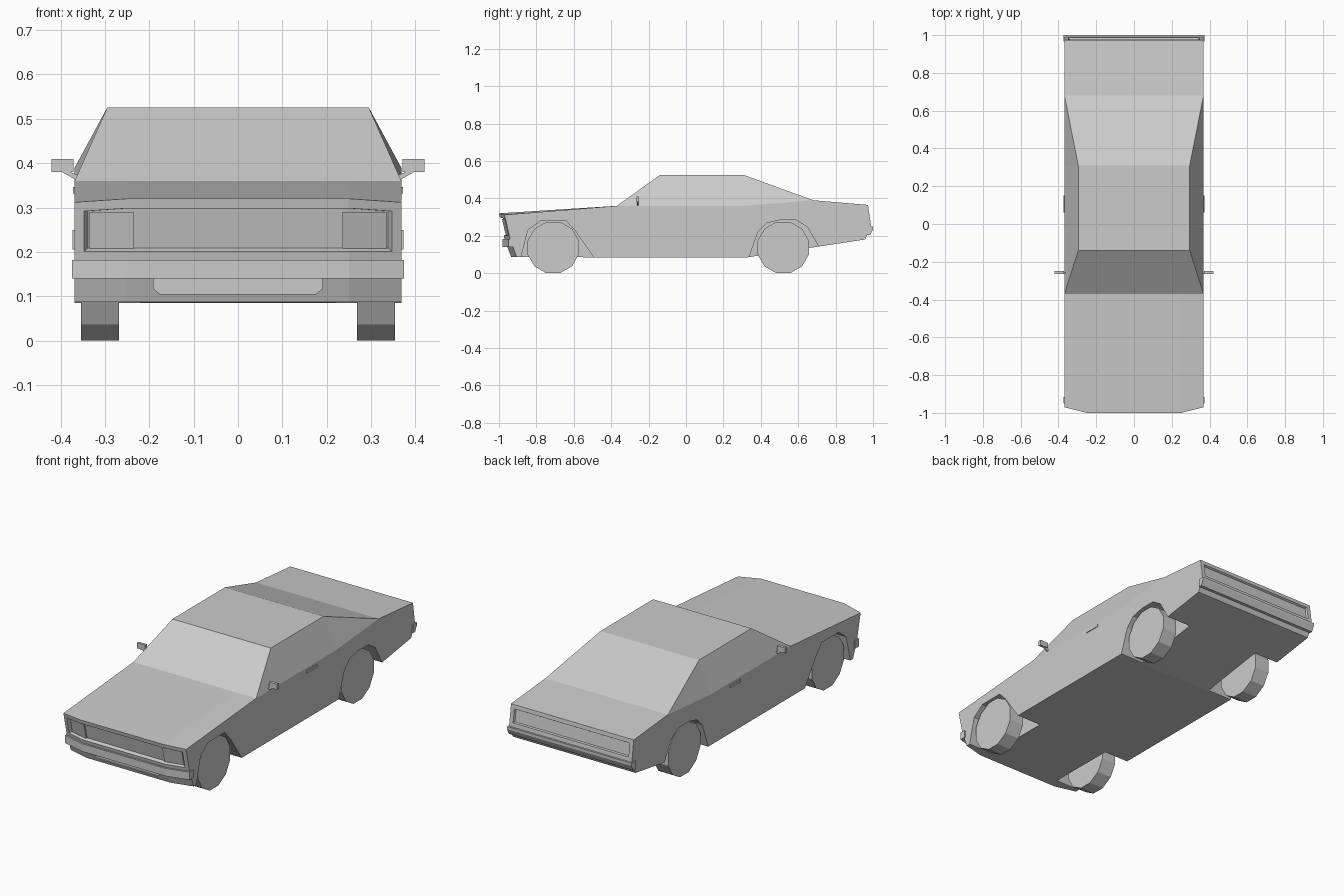
import bpy, bmesh, math
from mathutils import Vector

if "Cube" in bpy.data.objects:
    bpy.data.objects.remove(bpy.data.objects["Cube"])


def finish(bm, name):
    bmesh.ops.recalc_face_normals(bm, faces=bm.faces[:])
    me = bpy.data.meshes.new(name)
    bm.to_mesh(me)
    bm.free()
    ob = bpy.data.objects.new(name, me)
    bpy.context.scene.collection.objects.link(ob)
    return ob


def prism(name, pts, axis, lo, hi):
    """Extrude a 2D outline along an axis (remaining axes keep xyz order)."""
    bm = bmesh.new()

    def vert(p, d):
        c = list(p)
        c.insert(axis, d)
        return bm.verts.new(c)
    a = [vert(p, lo) for p in pts]
    b = [vert(p, hi) for p in pts]
    bm.faces.new(a)
    bm.faces.new(b[::-1])
    for i in range(len(pts)):
        j = (i + 1) % len(pts)
        bm.faces.new((a[i], b[i], b[j], a[j]))
    return finish(bm, name)


def box(name, x0, x1, y0, y1, z0, z1):
    return prism(name, [(x0, y0), (x1, y0), (x1, y1), (x0, y1)], 2, z0, z1)


def span(s, a, b):
    return sorted((s * a, s * b))


# Body shell: inner outline (x, y, z) and matching outer outline at the flanks
inner = [(.25, -1, .32), (.25, -.37, .36), (.295, -.14, .525), (.295, .31, .525),
         (.25, .68, .39), (.25, .973, .365), (.25, .99, .25), (.25, .957, .18),
         (.25, .33, .085), (.25, -.5, .085), (.25, -.935, .087), (.25, -.97, .18)]
n = len(inner)
outer = []
for i, (x, y, z) in enumerate(inner):
    z = .36 if i in (2, 3) else z
    outer.append((.368, y + (.03 if y < -.9 else 0), .312 if i == 0 else z))

bm = bmesh.new()
cols = [[bm.verts.new((s * x, y, z)) for x, y, z in prof]
        for s, prof in ((-1, outer), (-1, inner), (1, inner), (1, outer))]
front, rear = [], []
for k in range(3):
    for i in range(n):
        j = (i + 1) % n
        a, b = cols[k], cols[k + 1]
        if k == 2:
            a, b = b, a          # a is the outer column on both flanks
        if k != 1 and i == 1:    # windscreen pillar fold
            bm.faces.new((a[i], b[i], b[j]))
            bm.faces.new((a[i], b[j], a[j]))
        elif k != 1 and i == 3:  # rear pillar fold
            bm.faces.new((a[i], b[i], a[j]))
            bm.faces.new((b[i], b[j], a[j]))
        else:
            f = bm.faces.new((a[i], b[i], b[j], a[j]))
            if i == n - 1:
                front.append(f)
            if i == 5:
                rear.append(f)
bm.faces.new(cols[0])
bm.faces.new(cols[3][::-1])
bmesh.ops.recalc_face_normals(bm, faces=bm.faces[:])
# Sunken grille and tail panel
for faces, depth in ((front, -.018), (rear, -.01)):
    bmesh.ops.inset_region(bm, faces=faces, thickness=.022, use_even_offset=True)
    bmesh.ops.inset_region(bm, faces=faces, thickness=.004, depth=depth, use_even_offset=True)
body = finish(bm, "body")

# Wheel wells and lower intake are cut out of the shell
front_arch = [(-.89, .04), (-.88, .095), (-.845, .23), (-.78, .278), (-.64, .278),
              (-.595, .23), (-.49, .08), (-.462, .04)]
rear_arch = [(.32, .04), (.335, .08), (.385, .22), (.43, .267), (.50, .284),
             (.59, .284), (.65, .245), (.715, .133), (.769, .04)]
cutters = [prism("well_cutter", arch, 0, *span(s, .22, .45))
           for arch in (front_arch, rear_arch) for s in (-1, 1)]
intake = [(-.19, .14), (-.19, .117), (-.175, .105), (.175, .105), (.19, .117), (.19, .14)]
cutters.append(prism("intake_cutter", intake, 1, -1.05, -.935))
bpy.context.view_layer.objects.active = body
for c in cutters:
    c.hide_render = True
    m = body.modifiers.new("cut", 'BOOLEAN')
    m.operation = 'DIFFERENCE'
    m.solver = 'EXACT'
    m.object = c
    bpy.ops.object.modifier_apply(modifier=m.name)
    bpy.data.objects.remove(c)

# Bumpers
plan = [(-.374, -.915), (-.374, -.948), (-.25, -.98), (.25, -.98), (.374, -.948), (.374, -.915)]
prism("front_bumper", plan, 2, .14, .182)
prism("rear_bumper", [(.965, .25), (1, .25), (1, .235), (.985, .205), (.965, .205)], 0, -.373, .373)

# Headlights set at the grille ends
for s in (-1, 1):
    pts = [(.235, -.987), (.335, -.963), (.335, -.94), (.235, -.96)]
    bm = bmesh.new()
    lo = [bm.verts.new((s * x, y + .022, .208)) for x, y in pts]
    hi = [bm.verts.new((s * x, y + .003, .29)) for x, y in pts]
    bm.faces.new(lo)
    bm.faces.new(hi[::-1])
    for i in range(4):
        j = (i + 1) % 4
        bm.faces.new((lo[i], hi[i], hi[j], lo[j]))
    finish(bm, "headlight")

# Wheels: twelve-sided discs
R = .142
for cy in (-.71, .52):
    ring = [(cy + R * math.cos(math.radians(15 + 30 * k)),
             R * math.cos(math.radians(15)) + R * math.sin(math.radians(15 + 30 * k)))
            for k in range(12)]
    for s in (-1, 1):
        prism("wheel", ring, 0, *span(s, .268, .354))

# Mirrors and door handles
for s in (-1, 1):
    box("mirror", *span(s, .371, .42), -.265, -.25, .38, .41)
    prism("mirror_arm", [(s * .36, .372), (s * .365, .362), (s * .398, .381), (s * .385, .384)],
          1, -.262, -.254)
    box("door_handle", *span(s, .362, .372), .06, .15, .332, .346)
